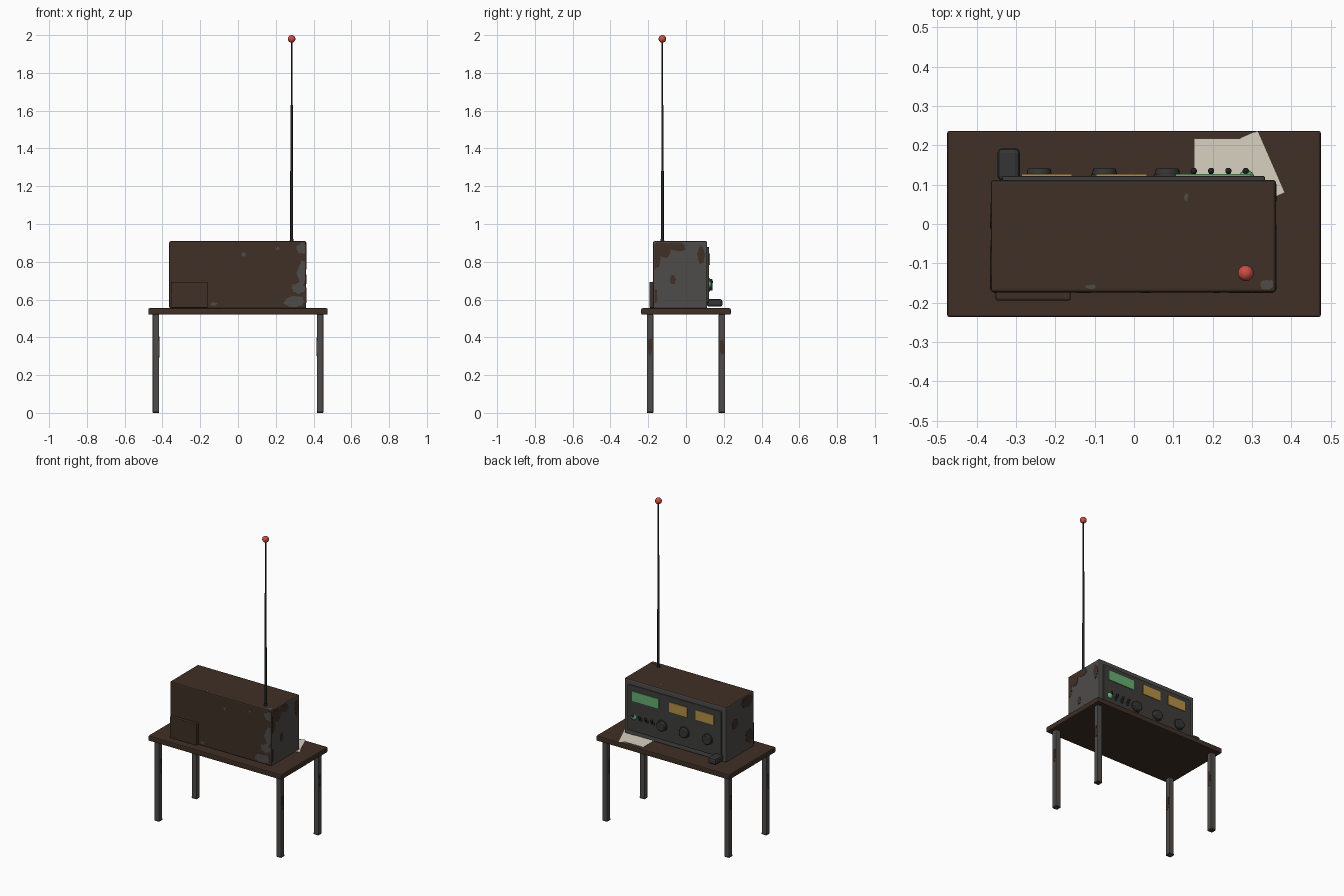
import bpy, bmesh, math, random
from mathutils import Vector

random.seed(7)
if "Cube" in bpy.data.objects:
    bpy.data.objects.remove(bpy.data.objects["Cube"], do_unlink=True)


def material(name, *rgb):
    mat = bpy.data.materials.new(name)
    mat.use_nodes = True
    mat.diffuse_color = (*rgb, 1)
    bsdf = next(n for n in mat.node_tree.nodes if n.type == "BSDF_PRINCIPLED")
    bsdf.inputs["Base Color"].default_value = (*rgb, 1)
    return mat


rust = material("rust_brown", .05, .029, .019)
steel = material("worn_grey_steel", .075, .072, .068)
panel = material("panel_grey", .047, .046, .044)
charcoal = material("knob_charcoal", .035, .035, .035)
black = material("antenna_black", .014, .016, .017)
green = material("display_green", .13, .42, .17)
amber = material("meter_amber", .46, .28, .06)
red = material("tip_red", .6, .075, .06)
paper = material("paper_cream", .68, .64, .53)


def finish(obj, name, mat, bevel=0, smooth=False):
    obj.name = obj.data.name = name
    obj.data.materials.append(mat)
    if bevel:
        mod = obj.modifiers.new("Bevel", "BEVEL")
        mod.width, mod.segments = bevel, 2
    if smooth:
        bpy.ops.object.shade_smooth_by_angle(angle=math.radians(40))
    return obj


def box(name, mat, low, high, bevel=0):
    low, high = Vector(low), Vector(high)
    bpy.ops.mesh.primitive_cube_add(size=1, location=(low + high) / 2)
    obj = bpy.context.object
    for vert in obj.data.vertices:
        vert.co = [c * s for c, s in zip(vert.co, high - low)]
    return finish(obj, name, mat, bevel)


def rod(name, mat, start, end, r1, r2, bevel=0):
    start, end = Vector(start), Vector(end)
    axis = end - start
    bpy.ops.mesh.primitive_cone_add(vertices=24, radius1=r1, radius2=r2, depth=axis.length,
                                    location=(start + end) / 2,
                                    rotation=axis.to_track_quat("Z", "Y").to_euler())
    return finish(bpy.context.object, name, mat, bevel, True)


def ball(name, mat, centre, radius):
    bpy.ops.mesh.primitive_uv_sphere_add(segments=24, ring_count=12, radius=radius, location=centre)
    return finish(bpy.context.object, name, mat, 0, True)


def plate(name, mat, points, normal, thickness):
    """Thin prism raised from a flat outline."""
    bm = bmesh.new()
    face = bm.faces.new([bm.verts.new(p) for p in points])
    raised = bmesh.ops.extrude_face_region(bm, geom=[face])["geom"]
    bmesh.ops.translate(bm, vec=Vector(normal) * thickness,
                        verts=[e for e in raised if isinstance(e, bmesh.types.BMVert)])
    bmesh.ops.recalc_face_normals(bm, faces=bm.faces)
    mesh = bpy.data.meshes.new(name)
    bm.to_mesh(mesh)
    bm.free()
    obj = bpy.data.objects.new(name, mesh)
    bpy.context.collection.objects.link(obj)
    return finish(obj, name, mat)


def patch(name, mat, axis, side, low, high, u, v, ru, rv):
    """Irregular worn patch on one side of a box, kept inside that side."""
    others = [i for i in range(3) if i != axis]
    normal = Vector((0, 0, 0))
    normal[axis] = side
    points = []
    for k in range(18):
        a = k * math.tau / 18
        wobble = random.uniform(.75, 1.15)
        p = Vector((0, 0, 0))
        p[axis] = high[axis] if side > 0 else low[axis]
        for i, c in zip(others, (u + ru * wobble * math.cos(a), v + rv * wobble * math.sin(a))):
            p[i] = min(max(c, low[i] + .007), high[i] - .007)
        if not points or (p - points[-1]).length > .0005:
            points.append(p)
    plate(name, mat, points, normal, .0015)


# Table
box("table_top", rust, (-.475, -.237, .52), (.475, .237, .554), .006)
for sx in (-1, 1):
    for sy in (-1, 1):
        x, y = sx * .435, sy * .19
        low, high = (x - .017, y - .017, 0), (x + .017, y + .017, .522)
        box("table_leg", steel, low, high, .004)
        box("leg_foot", rust, (x - .0175, y - .0175, 0), (x + .0175, y + .0175, .012), .003)
        for side in (-1, 1):
            patch("leg_rust", rust, 0, side, low, high, y, .35, .014, .05)

# Radio case, with grey ends and back rim on a rusty shell
low, high = (-.364, -.174, .554), (.361, .112, .909)
case = box("radio_case", rust, low, high, .007)
case.data.materials.append(steel)
for face in case.data.polygons:
    if abs(face.normal.x) > .5 or face.normal.y > .5:
        face.material_index = 1
box("battery_cover", rust, (-.352, -.194, .556), (-.161, -.17, .694), .004)

# Worn patches: side axis, direction, then centre and radii on that side
for u, v, ru, rv in ((-.13, .87, .05, .05), (-.16, .81, .03, .05), (-.05, .88, .055, .025),
                     (-.07, .705, .016, .024), (-.165, .62, .015, .04), (.08, .84, .02, .05)):
    patch("right_end_rust", rust, 0, 1, low, high, u, v, ru, rv)
for u, v, ru, rv in ((-.1, .87, .06, .04), (.02, .77, .03, .03), (-.13, .64, .04, .05)):
    patch("left_end_rust", rust, 0, -1, low, high, u, v, ru, rv)
for u, v, ru, rv in ((.34, .87, .035, .03), (.34, .74, .03, .06), (.32, .66, .035, .03),
                     (.3, .59, .06, .035), (.03, .84, .012, .012), (.21, .87, .01, .01),
                     (-.13, .575, .018, .01), (-.345, .62, .01, .014)):
    patch("front_bare_metal", steel, 1, -1, low, high, u, v, ru, rv)
for u, v, ru, rv in ((.34, -.155, .018, .014), (.133, .068, .006, .01), (-.11, -.16, .014, .006)):
    patch("top_bare_metal", steel, 2, 1, low, high, u, v, ru, rv)

# Control panel on the back
box("control_panel", panel, (-.335, .108, .585), (.333, .122, .878), .004)
for name, mat, x1, x2 in (("tuning_display", green, .106, .297),
                          ("meter_display", amber, -.096, .033),
                          ("meter_display", amber, -.286, -.157)):
    box(name, mat, (x1, .12, .783), (x2, .127, .845))
for x in (-.241, -.075, .085):
    rod("knob_skirt", charcoal, (x, .12, .678), (x, .127, .678), .036, .034)
    rod("dial_knob", charcoal, (x, .125, .678), (x, .141, .678), .032, .029, .003)
for x in (.152, .196, .24, .284):
    rod("switch_collar", charcoal, (x, .12, .675), (x, .126, .675), .014, .012)
    rod("switch_lever", black, (x, .124, .675), (x, .135, .692), .005, .006)
    ball("switch_tip", black, (x, .135, .693), .008)
ball("green_lamp", green, (.286, .117, .68), .02)

# Hand microphone resting on the table
box("microphone_body", charcoal, (-.347, .11, .562), (-.29, .193, .602), .012)

# Loose sheets partly under the case
plate("flat_sheet", paper, [(x, y, .5575) for x, y in
                           ((.152, .05), (.285, .05), (.285, .218), (.152, .218))], (0, 0, 1), .001)
corner = Vector((.314, .237, .5555))
across, down = Vector((-.917, -.4, 0)), Vector((.4, -.917, 0))
plate("turned_sheet", paper, [corner, corner + across * .125, corner + across * .125 + down * .171,
                              corner + down * .171], (0, 0, 1), .001)

# Telescopic antenna
x, y = .284, -.125
rod("antenna_base", black, (x, y, .905), (x, y, .92), .011, .009)
for z1, z2, r in ((.91, 1.28, .0075), (1.27, 1.63, .006), (1.62, 1.97, .0045)):
    rod("antenna_section", black, (x, y, z1), (x, y, z2), r, r)
ball("antenna_tip", red, (x, y, 1.98), .02)
